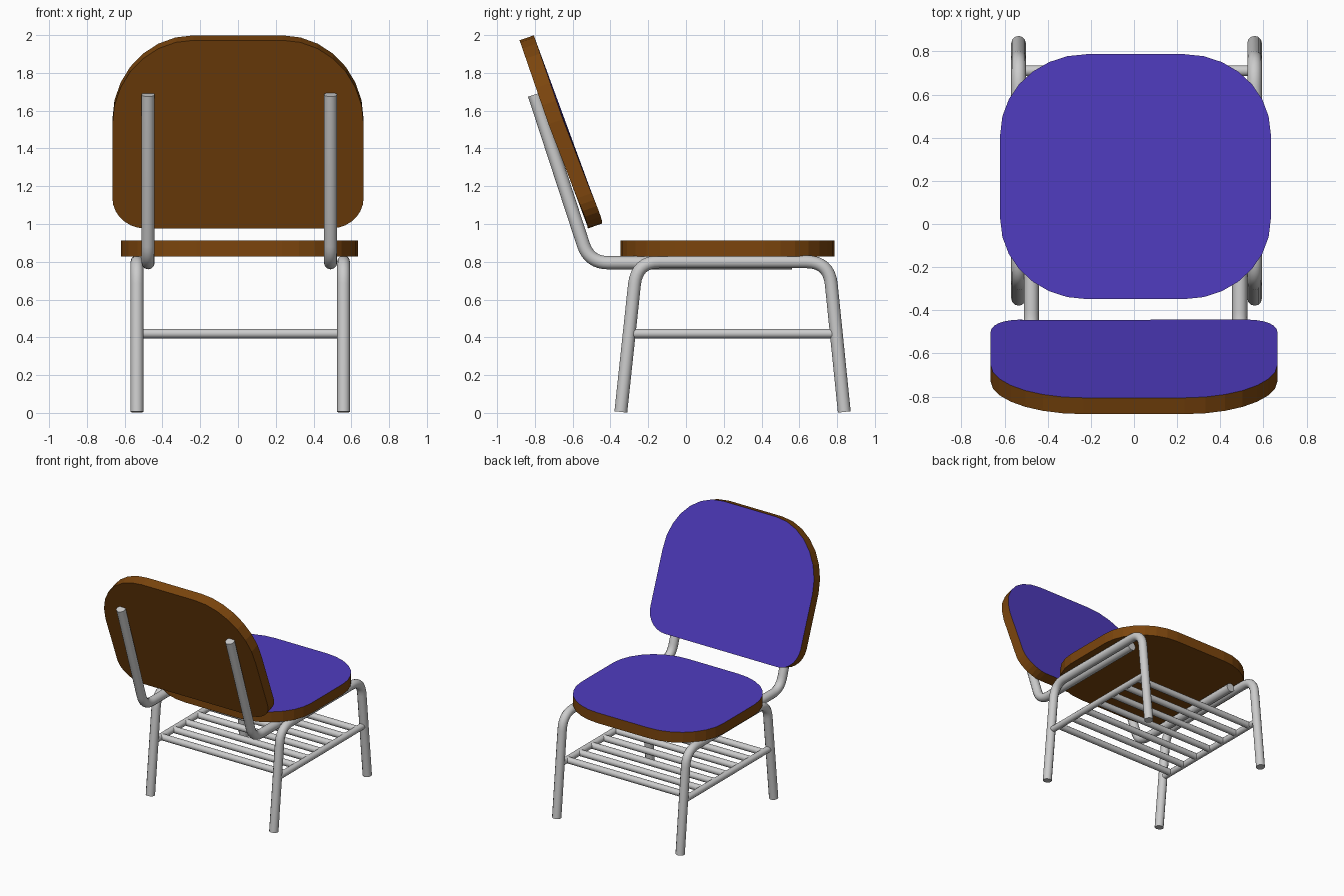
import bpy, bmesh
from math import sin, cos, pi, radians
from mathutils import Vector

if "Cube" in bpy.data.objects:
    bpy.data.objects.remove(bpy.data.objects["Cube"])


def material(name, rgb):
    m = bpy.data.materials.new(name)
    m.diffuse_color = (*rgb, 1)
    m.use_nodes = True
    m.node_tree.nodes["Principled BSDF"].inputs["Base Color"].default_value = m.diffuse_color
    return m


purple = material("purple_fabric", (0.08, 0.045, 0.53))
brown = material("brown_wood", (0.20, 0.06, 0.004))


def tube(name, corners, radius, cut=0.0, steps=8):
    """Round tube along a path whose inner corners are rounded."""
    pts = [Vector(c) for c in corners]
    path = [pts[0]]
    for a, b, c in zip(pts, pts[1:], pts[2:]):
        p = b + (a - b).normalized() * cut
        q = b + (c - b).normalized() * cut
        for i in range(steps + 1):
            t = i / steps
            path.append(p * (1 - t) ** 2 + b * 2 * t * (1 - t) + q * t * t)
    path.append(pts[-1])
    cu = bpy.data.curves.new(name, "CURVE")
    cu.dimensions = "3D"
    cu.bevel_depth = radius
    cu.bevel_resolution = 4
    cu.use_fill_caps = True
    sp = cu.splines.new("POLY")
    sp.points.add(len(path) - 1)
    for sp_pt, v in zip(sp.points, path):
        sp_pt.co = (*v, 1)
    sp.use_smooth = True
    ob = bpy.data.objects.new(name, cu)
    bpy.context.collection.objects.link(ob)
    return ob


def outline(half_w, height, bottom, top, n=7):
    """Rounded rectangle, with elliptical corner radii for bottom and top."""
    pts = []
    for sx, (rx, ry), cy, start in (
            (1, bottom, bottom[1], 270), (1, top, height - top[1], 0),
            (-1, top, height - top[1], 90), (-1, bottom, bottom[1], 180)):
        for i in range(n + 1):
            a = radians(start + 90 * i / n)
            pts.append((sx * (half_w - rx) + rx * cos(a), cy + ry * sin(a)))
    return pts


def panel(name, pts, place, thickness):
    """Slab with a purple upholstered face and brown sides and back."""
    bm = bmesh.new()
    front = [bm.verts.new(place(u, v, 0)) for u, v in pts]
    back = [bm.verts.new(place(u, v, -thickness)) for u, v in pts]
    bm.faces.new(front)
    bm.faces.new(back[::-1]).material_index = 1
    n = len(pts)
    for i in range(n):
        j = (i + 1) % n
        bm.faces.new((front[i], back[i], back[j], front[j])).material_index = 1
    bmesh.ops.recalc_face_normals(bm, faces=bm.faces)
    me = bpy.data.meshes.new(name)
    bm.to_mesh(me)
    bm.free()
    me.materials.append(purple)
    me.materials.append(brown)
    ob = bpy.data.objects.new(name, me)
    bpy.context.collection.objects.link(ob)
    return ob


# seat cushion
panel("seat", outline(0.627, 1.135, (0.40, 0.37), (0.40, 0.37)),
      lambda u, v, d: Vector((0.007 + u, -0.348 + v, 0.912 + d)), 0.083)

# reclined backrest, its lower sides wrapping slightly forward
up, normal = Vector((0, -0.326, 0.945)), Vector((0, 0.945, 0.326))


def place_back(u, v, d):
    wrap = 0.03 * (u / 0.665) ** 2 * max(0, 1 - v / 0.35)
    return Vector((u, -0.46, 0.997)) + up * v + normal * (d + wrap)


panel("backrest", outline(0.665, 1.06, (0.17, 0.17), (0.43, 0.47)),
      place_back, 0.08)

# tubular frame, one set per side
for side, s in (("left", -1), ("right", 1)):
    x = 0.012 + s * 0.547
    tube(side + "_leg_frame",
         [(x, -0.345, 0.005), (x, -0.26, 0.80), (x, 0.757, 0.80), (x, 0.838, 0.005)],
         0.034, 0.12)
    x = 0.007 + s * 0.483
    tube(side + "_back_support",
         [(x, 0.56, 0.795), (x, -0.512, 0.795), (x, -0.803, 1.685)], 0.035, 0.10)
    x = 0.012 + s * 0.547
    tube(side + "_rack_rail", [(x, -0.30, 0.42), (x, 0.80, 0.42)], 0.025)

# storage rack rods under the seat
for i in range(7):
    y = -0.21 + i * 0.92 / 6
    tube(f"rack_rod_{i + 1}", [(-0.535, y, 0.42), (0.559, y, 0.42)], 0.025)
